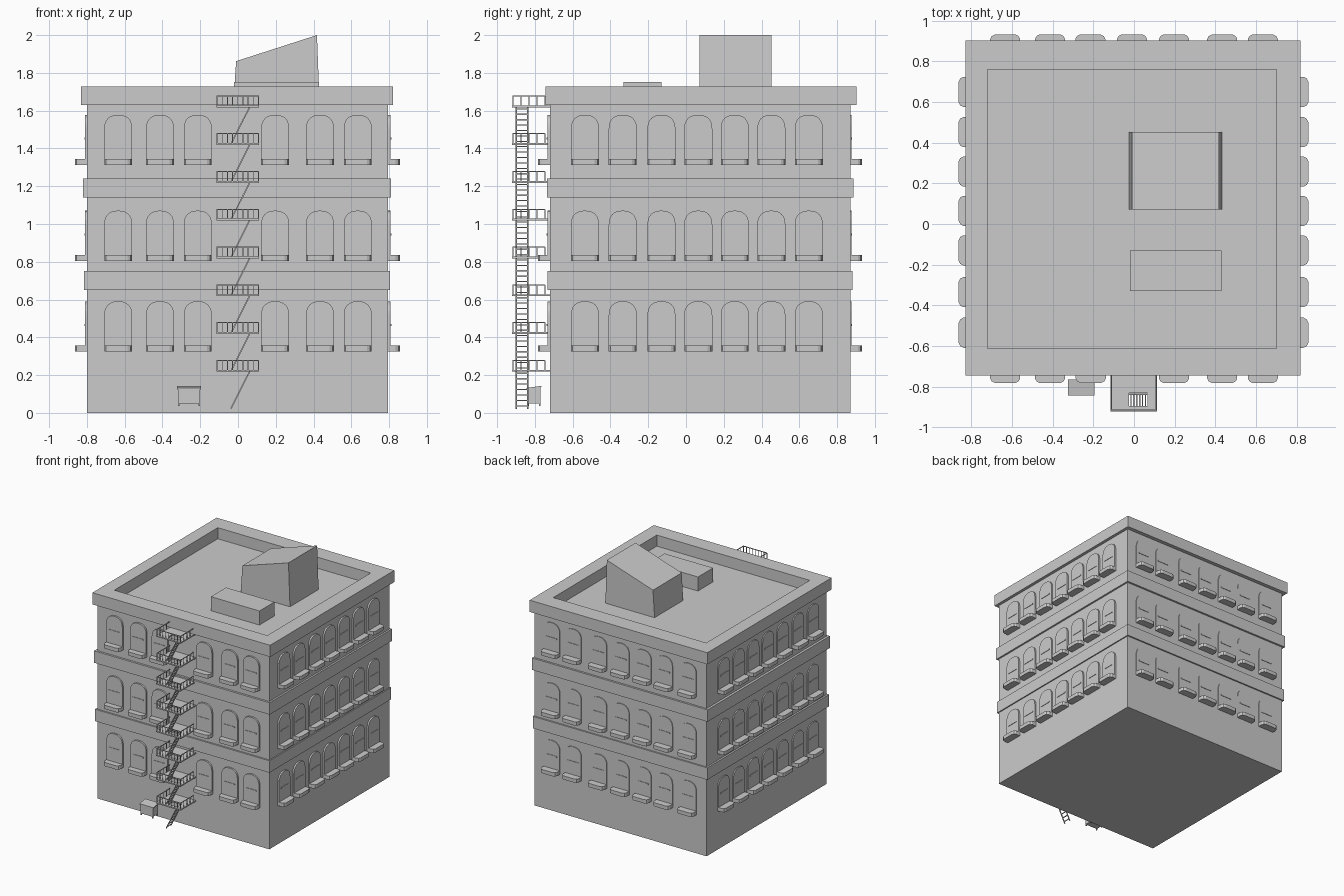
import bpy, bmesh, math
from mathutils import Vector, Matrix

if "Cube" in bpy.data.objects:
    bpy.data.objects.remove(bpy.data.objects["Cube"])


def finish(name, bm):
    bmesh.ops.recalc_face_normals(bm, faces=bm.faces)
    me = bpy.data.meshes.new(name)
    bm.to_mesh(me)
    bm.free()
    ob = bpy.data.objects.new(name, me)
    bpy.context.collection.objects.link(ob)
    return ob


def add_box(bm, x0, x1, y0, y1, z0, z1, mat=Matrix()):
    m = Matrix.Translation(((x0 + x1) / 2, (y0 + y1) / 2, (z0 + z1) / 2))
    s = Matrix.Diagonal((x1 - x0, y1 - y0, z1 - z0, 1))
    bmesh.ops.create_cube(bm, size=1, matrix=mat @ m @ s)


def add_prism(bm, points, offset, mat=Matrix()):
    # extrude a closed outline along an offset
    off = Vector(offset)
    a = [bm.verts.new(mat @ Vector(p)) for p in points]
    b = [bm.verts.new(mat @ (Vector(p) + off)) for p in points]
    bm.faces.new(a)
    bm.faces.new(b[::-1])
    n = len(points)
    for i in range(n):
        bm.faces.new((a[i], b[i], b[(i + 1) % n], a[(i + 1) % n]))


def box(name, *dims):
    bm = bmesh.new()
    add_box(bm, *dims)
    return finish(name, bm)


def add_frame(bm, outer, inner, z0, z1):
    # rectangular ring: both rectangles are (x0, x1, y0, y1)
    loops = []
    for (x0, x1, y0, y1), z in ((outer, z0), (outer, z1), (inner, z1), (inner, z0)):
        loops.append([bm.verts.new((x, y, z)) for x, y in
                      ((x0, y0), (x1, y0), (x1, y1), (x0, y1))])
    for k in range(4):
        a, b = loops[k], loops[(k + 1) % 4]
        for i in range(4):
            j = (i + 1) % 4
            bm.faces.new((a[i], a[j], b[j], b[i]))


# Walls, storey bands and parapet
box("walls", -0.80, 0.795, -0.72, 0.87, 0, 1.635)
box("lower_band", -0.815, 0.805, -0.733, 0.882, 0.65, 0.75)
box("upper_band", -0.82, 0.81, -0.737, 0.886, 1.14, 1.24)
bm = bmesh.new()
add_frame(bm, (-0.83, 0.82, -0.745, 0.902), (-0.72, 0.70, -0.612, 0.76), 1.63, 1.728)
finish("parapet", bm)

# Roof structures
box("roof_vent", -0.02, 0.43, -0.33, -0.13, 1.63, 1.753)
bm = bmesh.new()
add_prism(bm, [(-0.025, 0.072, 1.63), (0.432, 0.072, 1.63), (0.418, 0.072, 2.0),
               (-0.01, 0.072, 1.862)], (0, 0.38, 0))
finish("stair_house", bm)

# Arched windows and sills: local x along the wall, local -y outward
FLOORS = (0.325, 0.805, 1.312)


def window(panes, sills, mat, z, out):
    r, spring = 0.074, z + 0.192
    arch = [(-r, 0.02, z), (r, 0.02, z)]
    for i in range(13):
        a = math.pi * i / 12
        c, s = math.cos(a), math.sin(a)
        arch.append((r * math.copysign(abs(c) ** 0.85, c), 0.02, spring + r * s ** 0.85))
    add_prism(panes, arch, (0, -0.02 - out, 0), mat)
    add_box(panes, -0.05, 0.05, -out - 0.004, 0, z + 0.135, z + 0.145, mat)
    sill = [(-0.074, 0.01), (0.074, 0.01), (0.074, -0.04), (0.066, -0.055),
            (0.05, -0.063), (-0.05, -0.063), (-0.066, -0.055), (-0.074, -0.04)]
    add_prism(sills, [(x, y, z) for x, y in sill], (0, 0, 0.031), mat)


front_x = (-0.634, -0.413, -0.213, 0.197, 0.434, 0.634)
back_x = (-0.634, -0.413, -0.215, -0.01, 0.197, 0.434, 0.634)
side_y = (-0.535, -0.335, -0.13, 0.065, 0.258, 0.452, 0.65)
walls = [("front", 0, [(x, -0.72) for x in front_x], 0.014),
         ("back", 180, [(x, 0.87) for x in back_x], 0.006),
         ("right", 90, [(0.795, y) for y in side_y], 0.013),
         ("left", -90, [(-0.80, y) for y in side_y], 0.009)]
for side, angle, spots, out in walls:
    panes, sills = bmesh.new(), bmesh.new()
    for x, y in spots:
        mat = Matrix.Translation((x, y, 0)) @ Matrix.Rotation(math.radians(angle), 4, 'Z')
        for z in FLOORS:
            window(panes, sills, mat, z, out)
    finish(side + "_windows", panes)
    finish(side + "_sills", sills)

# Fire escape: landings with a ladder opening, railings and ladders
landings, rails, ladders = bmesh.new(), bmesh.new(), bmesh.new()
X0, X1, Y0, Y1 = -0.115, 0.112, -0.922, -0.715
T = 0.004


def bar(bm, p, q, t):
    p, q = Vector(p), Vector(q)
    d = q - p
    mat = Matrix.Translation((p + q) / 2) @ d.to_track_quat('Z', 'Y').to_matrix().to_4x4()
    bmesh.ops.create_cube(bm, size=1, matrix=mat @ Matrix.Diagonal((t, t, d.length, 1)))


for i in range(8):
    z = 0.218 + 0.2 * i
    add_frame(landings, (X0, X1, Y0, Y1), (-0.025, 0.067, -0.895, -0.832), z, z + 0.010)
    top = z + 0.06
    xa, xb, ya, yb = X0 + 0.004, X1 - 0.004, Y0 + 0.006, -0.747
    for p, q in (((xa, ya), (xb, ya)), ((xa, ya), (xa, yb)), ((xb, ya), (xb, yb))):
        bar(rails, (*p, top), (*q, top), T * 1.3)
    for k in range(9):
        x = xa + (xb - xa) * k / 8
        bar(rails, (x, ya, z), (x, ya, top), T)
    for k in range(1, 5):
        y = ya + (yb - ya) * k / 4
        for x in (xa, xb):
            bar(rails, (x, y, z), (x, y, top), T)
    # ladder up to this landing
    lo, hi = Vector((-0.037, 0, z - 0.195)), Vector((0.064, 0, z + 0.006))
    for y in (-0.898, -0.837):
        bar(ladders, lo + Vector((0, y, 0)), hi + Vector((0, y, 0)), 0.007)
    for k in range(7):
        p = lo.lerp(hi, (k + 0.5) / 7)
        bar(ladders, p + Vector((0, -0.898, 0)), p + Vector((0, -0.837, 0)), 0.006)
finish("fire_escape_landings", landings)
finish("fire_escape_railings", rails)
finish("fire_escape_ladders", ladders)

# Waste bin with sloping lid and small feet
bm = bmesh.new()
add_prism(bm, [(-0.317, -0.838, 0.05), (-0.317, -0.77, 0.05),
               (-0.317, -0.77, 0.136), (-0.317, -0.838, 0.126)], (0.115, 0, 0))
for x in (-0.317, -0.210):
    for y in (-0.838, -0.778):
        add_box(bm, x, x + 0.008, y, y + 0.008, 0.037, 0.052)
finish("waste_bin", bm)
bm = bmesh.new()
add_prism(bm, [(-0.324, -0.845, 0.125), (-0.324, -0.766, 0.136),
               (-0.324, -0.766, 0.143), (-0.324, -0.845, 0.132)], (0.129, 0, 0))
finish("waste_bin_lid", bm)
